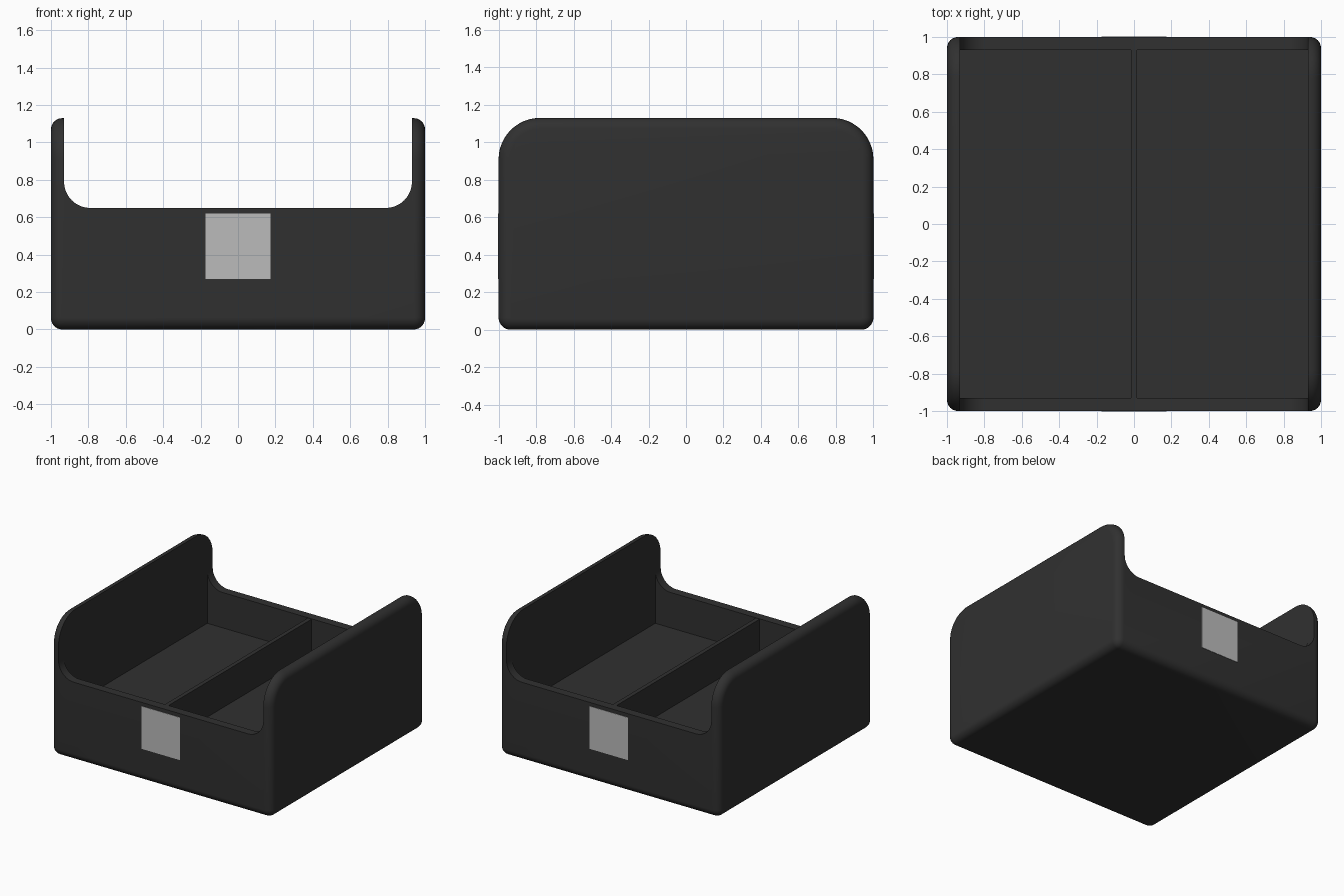
import bpy, bmesh
from math import sin, cos, pi, radians
from mathutils import Vector

if "Cube" in bpy.data.objects:
    bpy.data.objects.remove(bpy.data.objects["Cube"])

HEIGHT, RIM, FLOOR, INNER = 1.13, 0.65, 0.36, 0.93


def material(name, v):
    m = bpy.data.materials.new(name)
    m.diffuse_color = (v, v, v, 1)
    m.use_nodes = True
    m.node_tree.nodes["Principled BSDF"].inputs["Base Color"].default_value = m.diffuse_color
    return m


def rounded(a0, a1, b0, b1, r_low, r_high, n=12):
    """Rounded rectangle outline with separate bottom and top radii."""
    pts = []
    corners = ((a1, b0, -1, 1, r_low, -pi / 2), (a1, b1, -1, -1, r_high, 0),
               (a0, b1, 1, -1, r_high, pi / 2), (a0, b0, 1, 1, r_low, pi))
    for a, b, sa, sb, r, start in corners:
        for i in range(n + 1):
            t = start + pi / 2 * i / n
            pts.append((a + sa * r + r * cos(t), b + sb * r + r * sin(t)))
    return pts


def prism(name, pts, axis, lo, hi, mat=None, bevel=0):
    """Extrude an outline along x or y, optionally rounding both end loops."""
    bm = bmesh.new()
    place = (lambda p: (lo, p[0], p[1])) if axis == 0 else (lambda p: (p[0], lo, p[1]))
    face = bm.faces.new([bm.verts.new(place(p)) for p in pts])
    move = Vector((0, 0, 0))
    move[axis] = hi - lo
    ext = bmesh.ops.extrude_face_region(bm, geom=[face], use_keep_orig=True)
    bmesh.ops.translate(bm, vec=move, verts=[g for g in ext["geom"] if isinstance(g, bmesh.types.BMVert)])
    bmesh.ops.recalc_face_normals(bm, faces=bm.faces[:])
    if bevel:
        ends = [e for e in bm.edges if abs(e.verts[0].co[axis] - e.verts[1].co[axis]) < 1e-5]
        bmesh.ops.bevel(bm, geom=ends, offset=bevel, segments=6, profile=0.5,
                        affect='EDGES', clamp_overlap=False)
    me = bpy.data.meshes.new(name)
    bm.to_mesh(me)
    bm.free()
    ob = bpy.data.objects.new(name, me)
    bpy.context.collection.objects.link(ob)
    if mat:
        me.materials.append(mat)
    return ob


def box(name, x0, x1, y0, y1, z0, z1, mat=None):
    return prism(name, [(x0, z0), (x1, z0), (x1, z1), (x0, z1)], 1, y0, y1, mat)


def activate(ob):
    bpy.ops.object.select_all(action='DESELECT')
    ob.select_set(True)
    bpy.context.view_layer.objects.active = ob


def cut(ob, cutter):
    cutter.hide_render = True
    mod = ob.modifiers.new("cut", 'BOOLEAN')
    mod.operation, mod.solver, mod.object = 'DIFFERENCE', 'EXACT', cutter
    activate(ob)
    bpy.ops.object.modifier_apply(modifier=mod.name)
    bpy.data.objects.remove(cutter)


dark = material("dark_plastic", 0.03)
light = material("light_label", 0.5)

# Rounded outer shell, side profile extruded across the width
body = prism("tray_body", rounded(-1, 1, 0, HEIGHT, 0.065, 0.22), 0, -1, 1, dark, 0.06)

# Filleted opening that lowers the front and back walls
cut(body, prism("opening_cutter", rounded(-INNER, INNER, RIM, 2, 0.14, 0.1), 1, -1.5, 1.5))

# Inner compartment above the thick floor
cut(body, box("cavity_cutter", -INNER, INNER, -INNER, INNER, FLOOR, 1.8))
activate(body)
bpy.ops.object.shade_smooth_by_angle(angle=radians(35))

# Central divider
box("divider", -0.017, 0.017, -INNER - 0.01, INNER + 0.01, FLOOR - 0.02, RIM - 0.003, dark)

# Square labels on the front and back
for name, s in (("front_label", -1), ("back_label", 1)):
    box(name, -0.175, 0.175, *sorted((s * 0.99, s * 1.003)), 0.27, 0.62, light)
